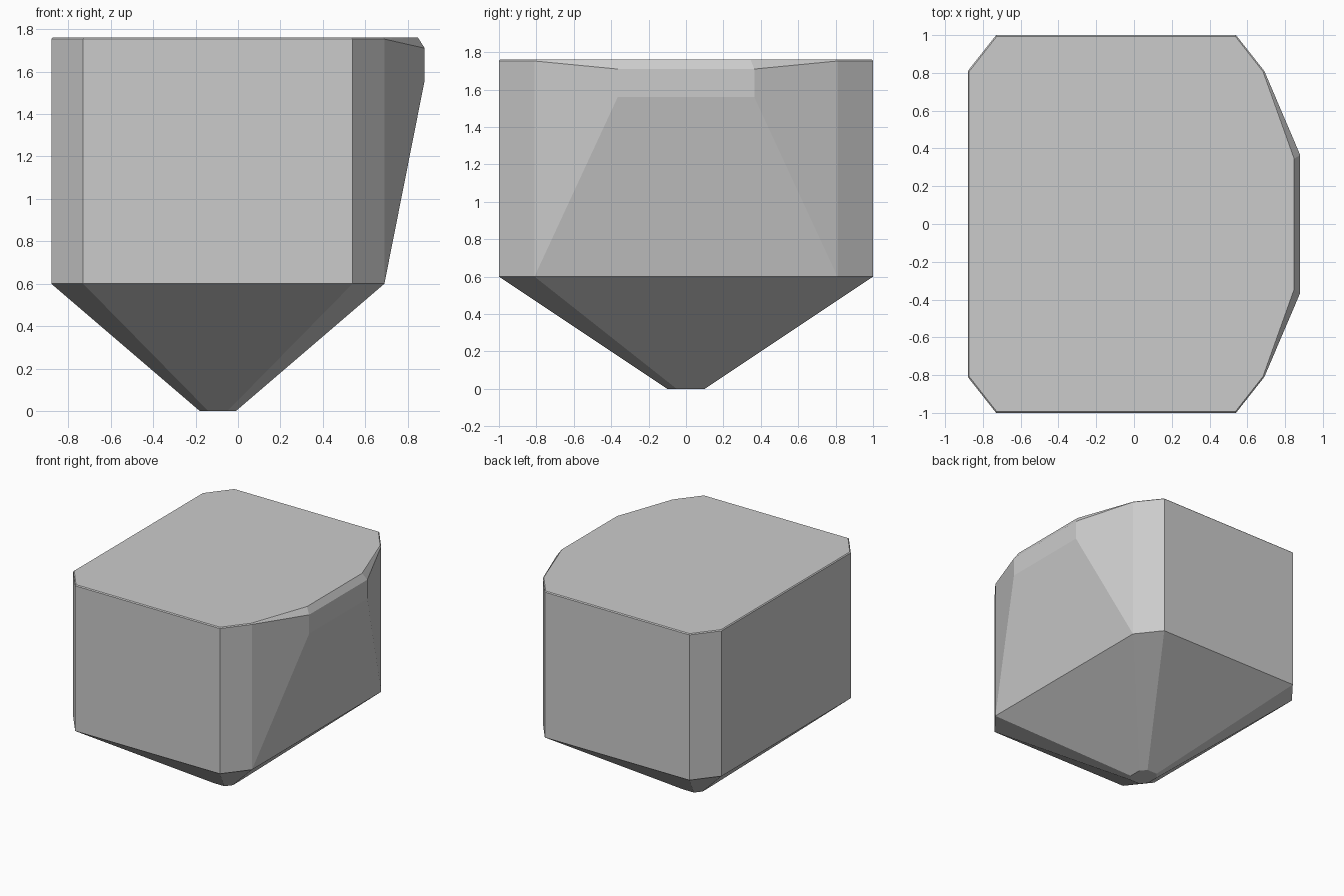
import bpy, bmesh, math

if "Cube" in bpy.data.objects:
    bpy.data.objects.remove(bpy.data.objects["Cube"])


def octagon(cx, hx, hy, flat_x, flat_y, z):
    """Chamfered rectangle: half sizes hx, hy and half lengths of its straight sides."""
    pts = [(hx, flat_y), (flat_x, hy)]
    return [(cx + sx * x, sy * y, z) for x, y in pts for sx in (-1, 1) for sy in (-1, 1)]


def hull_part(name, points):
    bm = bmesh.new()
    for p in points:
        bm.verts.new(p)
    res = bmesh.ops.convex_hull(bm, input=bm.verts)
    loose = [v for v in bm.verts if not v.link_faces]
    bmesh.ops.delete(bm, geom=loose, context='VERTS')
    bmesh.ops.dissolve_limit(bm, angle_limit=math.radians(1.0),
                             verts=bm.verts, edges=bm.edges)
    bmesh.ops.recalc_face_normals(bm, faces=bm.faces)
    mesh = bpy.data.meshes.new(name)
    bm.to_mesh(mesh)
    bm.free()
    obj = bpy.data.objects.new(name, mesh)
    bpy.context.collection.objects.link(obj)
    return obj


CX = -0.095
# small foot, then the straight octagonal walls
points = octagon(CX, 0.085, 0.10, 0.045, 0.05, 0.0)
points += octagon(CX, 0.785, 1.0, 0.635, 0.81, 0.6)
points += octagon(CX, 0.785, 1.0, 0.635, 0.81, 1.753)
# slightly inset top face
points += octagon(CX, 0.778, 0.993, 0.632, 0.807, 1.76)
# leaning bulge on the right side, with its chamfered upper edge
for x, y, z in [(0.88, 0.365, 1.56), (0.88, 0.365, 1.71), (0.848, 0.345, 1.76)]:
    points += [(x, y, z), (x, -y, z)]

hull_part("tapered_block", points)
